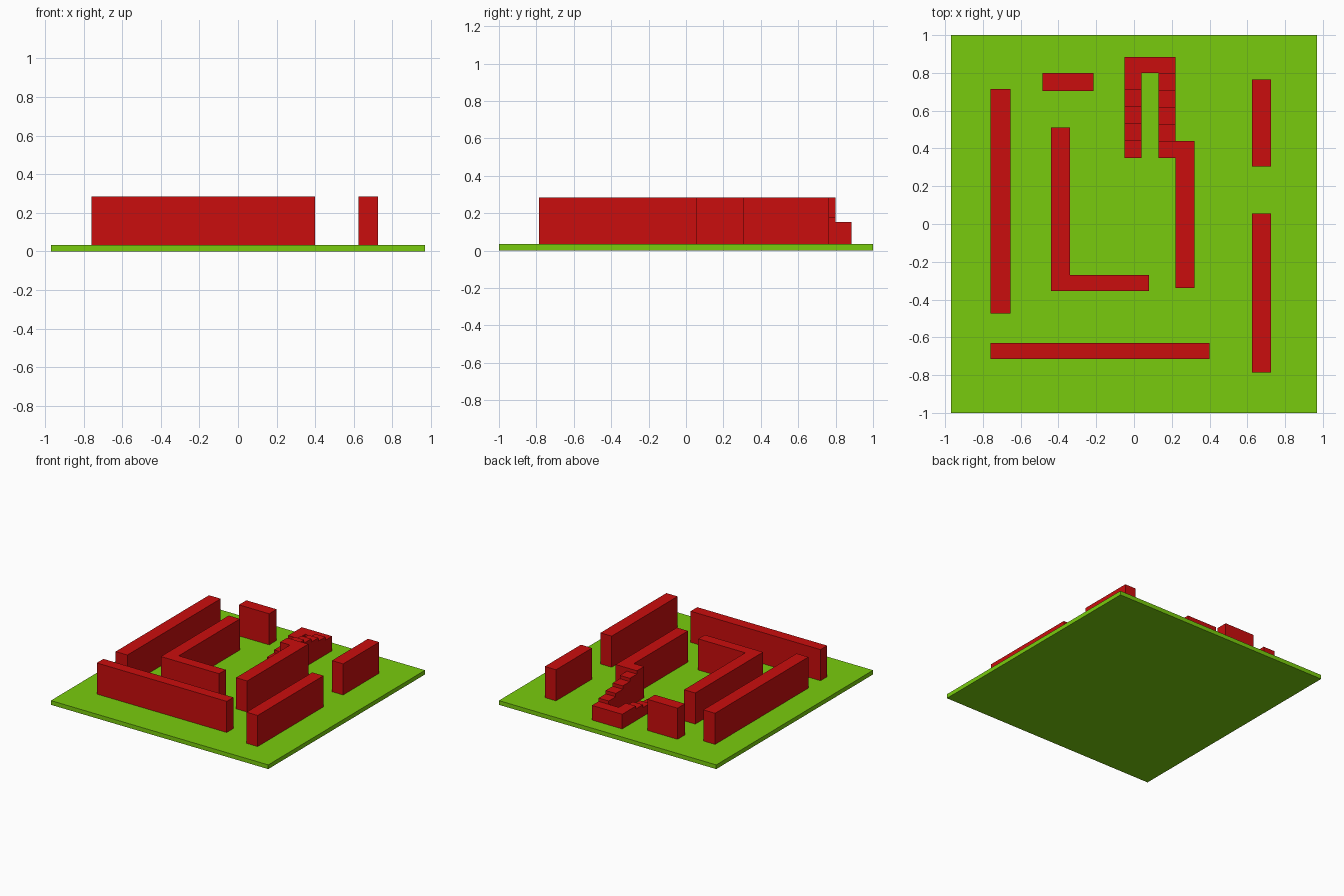
import bpy

if "Cube" in bpy.data.objects:
    bpy.data.objects.remove(bpy.data.objects["Cube"])


def material(name, rgb):
    m = bpy.data.materials.new(name)
    m.diffuse_color = (*rgb, 1)
    m.use_nodes = True
    m.node_tree.nodes["Principled BSDF"].inputs["Base Color"].default_value = m.diffuse_color
    return m


GREEN = material("grass_green", (0.19, 0.60, 0.004))
RED = material("brick_red", (0.59, 0.004, 0.004))
GROUND, TOP = 0.034, 0.285


def block(name, x0, x1, y0, y1, z0, z1, mat):
    bpy.ops.mesh.primitive_cube_add(
        size=1, location=((x0 + x1) / 2, (y0 + y1) / 2, (z0 + z1) / 2))
    o = bpy.context.object
    o.name = name
    o.scale = (x1 - x0, y1 - y0, z1 - z0)
    bpy.ops.object.transform_apply(location=False, rotation=False, scale=True)
    o.data.materials.append(mat)


# Ground slab
block("ground_slab", -0.97, 0.97, -1, 1, 0, GROUND, GREEN)

# Free-standing walls: x range, y range
walls = {
    "left_wall": (-0.76, -0.655, -0.475, 0.715),
    "front_wall": (-0.76, 0.40, -0.715, -0.63),
    "back_wall": (-0.485, -0.215, 0.705, 0.80),
    "inner_left_wall": (-0.44, -0.34, -0.27, 0.51),
    "inner_front_wall": (-0.44, 0.08, -0.355, -0.27),
    "inner_right_wall": (0.22, 0.32, -0.34, 0.44),
    "right_front_wall": (0.625, 0.725, -0.785, 0.055),
    "right_back_wall": (0.625, 0.725, 0.305, 0.765),
}
for name, (x0, x1, y0, y1) in walls.items():
    block(name, x0, x1, y0, y1, GROUND, TOP, RED)

# Staircase: lower flight climbs to the landing, upper flight turns back
LANDING, STEPS, Y0, Y1 = 0.152, 5, 0.35, 0.80
run = (Y1 - Y0) / STEPS
block("stair_landing", -0.05, 0.22, Y1, 0.885, GROUND, LANDING, RED)
for i in range(STEPS):
    rise = (i + 1) / STEPS
    block(f"lower_step_{i + 1}", -0.05, 0.04, Y0 + i * run, Y0 + (i + 1) * run,
          GROUND, GROUND + (LANDING - GROUND) * rise, RED)
    block(f"upper_step_{i + 1}", 0.13, 0.22, Y1 - (i + 1) * run, Y1 - i * run,
          GROUND, LANDING + (TOP - LANDING) * rise, RED)
